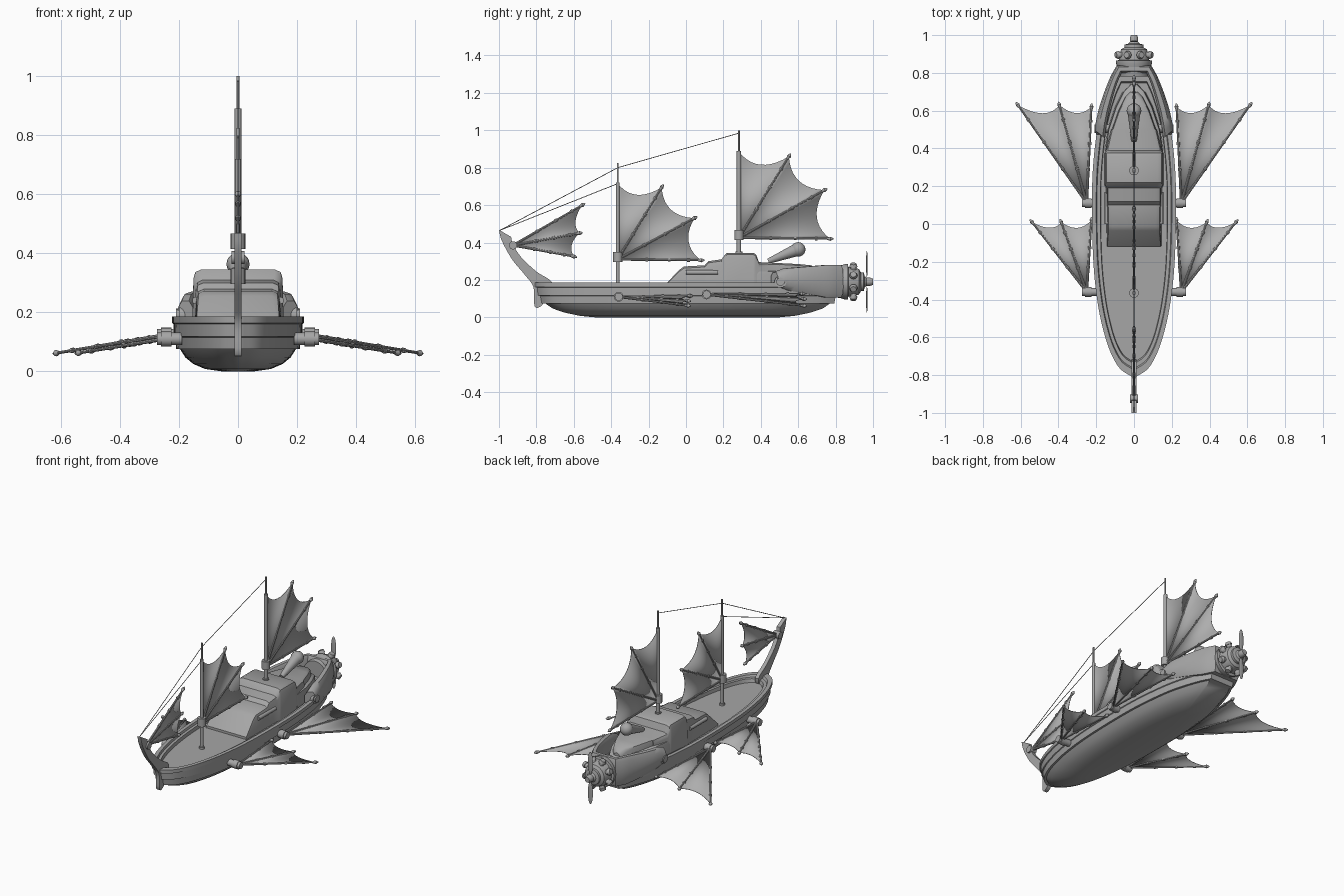
import bpy, bmesh, math
from mathutils import Vector, Matrix

cube = bpy.data.objects.get("Cube")
if cube:
    bpy.data.objects.remove(cube)


def material(name, v):
    m = bpy.data.materials.new(name)
    m.use_nodes = True
    m.diffuse_color = (v, v, v, 1)
    m.node_tree.nodes["Principled BSDF"].inputs["Base Color"].default_value = (v, v, v, 1)
    return m


HULL = material("hull grey", 0.38)
SAIL = material("sail grey", 0.42)


def finish(name, bm, mat=HULL, angle=35):
    bmesh.ops.recalc_face_normals(bm, faces=bm.faces)
    me = bpy.data.meshes.new(name)
    bm.to_mesh(me)
    bm.free()
    me.materials.append(mat)
    ob = bpy.data.objects.new(name, me)
    bpy.context.collection.objects.link(ob)
    bpy.ops.object.select_all(action='DESELECT')
    ob.select_set(True)
    bpy.context.view_layer.objects.active = ob
    bpy.ops.object.shade_smooth_by_angle(angle=math.radians(angle))
    return ob


def loft(bm, rings, caps=True):
    """Skin closed rings that all have the same point count."""
    vs = [[bm.verts.new(p) for p in r] for r in rings]
    n = len(vs[0])
    for a, b in zip(vs, vs[1:]):
        for i in range(n):
            bm.faces.new((a[i], a[(i + 1) % n], b[(i + 1) % n], b[i]))
    if caps:
        bm.faces.new(vs[0])
        bm.faces.new(vs[-1])


def rod(bm, a, b, r1, r2=None, seg=12):
    a, b = Vector(a), Vector(b)
    d = b - a
    mat = Matrix.Translation((a + b) / 2) @ d.to_track_quat('Z', 'Y').to_matrix().to_4x4()
    bmesh.ops.create_cone(bm, cap_ends=True, segments=seg, radius1=r1,
                          radius2=r1 if r2 is None else r2, depth=d.length, matrix=mat)


def ball(bm, c, r, scale=(1, 1, 1)):
    bmesh.ops.create_uvsphere(bm, u_segments=16, v_segments=10, radius=r,
                              matrix=Matrix.Translation(c) @ Matrix.Diagonal((*scale, 1)))


def smooth_path(pts, steps=5):
    """Catmull-Rom curve through the points."""
    pts = [Vector(p) for p in pts]
    ext = [pts[0] * 2 - pts[1]] + pts + [pts[-1] * 2 - pts[-2]]
    out = []
    for p0, p1, p2, p3 in zip(ext, ext[1:], ext[2:], ext[3:]):
        for k in range(steps):
            t = k / steps
            out.append(0.5 * (2 * p1 + (p2 - p0) * t + (2 * p0 - 5 * p1 + 4 * p2 - p3) * t * t
                              + (3 * p1 - p0 - 3 * p2 + p3) * t ** 3))
    return out + [pts[-1]]


# Hull: one plan outline lofted through levels, over the rail and down to the deck
half = smooth_path([(.008, -.81), (.07, -.77), (.115, -.7), (.152, -.6), (.187, -.45), (.212, -.25),
                    (.222, 0), (.22, .25), (.202, .45), (.175, .6), (.125, .75), (.085, .83)])
outline = [(p.x, p.y) for p in half] + [(-p.x, p.y) for p in reversed(half)]
levels = [(.25, .6, 0), (.5, .7, .008), (.68, .8, .025), (.8, .88, .047), (.88, .93, .075),
          (.94, .955, .075), (.955, .965, .115), (.975, .98, .118), (.98, .985, .16),
          (1, 1, .163), (1, 1, .185), (.9, .95, .185), (.88, .94, .172), (.8, .91, .172),
          (.79, .9, .15)]
bm = bmesh.new()
loft(bm, [[(x * sx, y * sy, z) for x, y in outline] for sx, sy, z in levels])
finish("hull", bm)

# Stern cowl: raised wall wrapped round the stern
bm = bmesh.new()
stern = [p for p in half if p.y > .46]
path = [(p.x, p.y) for p in stern] + [(-p.x, p.y) for p in reversed(stern)]
rings = []
for x, y in path:
    t = min(1, (y - .46) / .3)
    e = .6 + .4 * min(1, t * 4)
    top, low = .19 + (.065 + .025 * t) * e, .19 - (.03 + .055 * t) * e
    mid = (top + low) / 2
    rings.append([(x * s, y + dy, z) for s, dy, z in (
        (.97, 0, low), (1.04, .01, low + .025), (1.06, .012, mid), (1.02, .008, top - .02),
        (.96, 0, top), (.84, -.02, top), (.78, -.03, top - .02), (.78, -.03, low))])
loft(bm, rings)
finish("stern_cowl", bm, angle=50)

# Pivot pins joining cowl and hull
bm = bmesh.new()
for s in (1, -1):
    rod(bm, (s * .1, .505, .19), (s * .21, .505, .19), .022, seg=20)
    rod(bm, (s * .18, .505, .19), (s * .2, .505, .19), .032, seg=20)
finish("cowl_pins", bm)

# Bow stem: flat curved prow
side = smooth_path([(-1, .468), (-.985, .41), (-.93, .31), (-.86, .225), (-.815, .16), (-.81, .06),
                    (-.775, .06), (-.745, .11), (-.715, .185), (-.8, .245), (-.88, .32), (-.925, .39),
                    (-.935, .43)], 4)
bm = bmesh.new()
loft(bm, [[(x, p.x, p.y) for p in side] for x in (-.012, .012)])
finish("bow_stem", bm)

# Cabin: stepped house lofted along its length
def house(name, stations, base, edge):
    bm = bmesh.new()
    rings = []
    for y, w, top in stations:
        c = min(edge, (top - base) * .5)
        arc = [(w, base), (w - .004, top - c), (w - c * .35, top - c * .3), (w - c, top)]
        rings.append([(x, y, z) for x, z in arc] + [(-x, y, z) for x, z in reversed(arc)])
    loft(bm, rings)
    return finish(name, bm)


house("cabin", [(-.12, .145, .165), (-.035, .145, .255), (-.01, .145, .272), (.1, .147, .278),
                (.12, .147, .3), (.19, .148, .31), (.205, .155, .33), (.22, .155, .345),
                (.36, .155, .345), (.375, .155, .335), (.39, .15, .295), (.5, .125, .29)], .145, .03)
house("rear_cabin", [(.38, .155, .25), (.5, .14, .25), (.62, .1, .24), (.7, .06, .23),
                     (.74, .02, .21)], .145, .02)
house("rear_roof", [(.38, .135, .295), (.5, .12, .29), (.6, .085, .285), (.67, .05, .278),
                    (.7, .025, .25)], .2, .025)
bm = bmesh.new()
for s in (1, -1):
    rod(bm, (s * .143, 0, .24), (s * .143, .17, .24), .012)
finish("cabin_side_rails", bm)

# Roof funnel with ball end
bm = bmesh.new()
rod(bm, (0, .44, .3), (0, .59, .36), .014, .034, 20)
ball(bm, (0, .6, .363), .039)
finish("roof_funnel", bm)

# Masts with thin topmasts and collars
bm = bmesh.new()
for y, base, mid, top, collar, r in ((-.365, .15, .72, .825, .322, .01),
                                     (.283, .34, .89, 1.0, .44, .012)):
    rod(bm, (0, y, base), (0, y, mid), r, seg=16)
    rod(bm, (0, y, mid), (0, y, top), .005)
    rod(bm, (0, y, collar - .026), (0, y, collar + .026), .025, seg=16)
    rod(bm, (0, y, base), (0, y, base + .012), r * 1.6, seg=16)
finish("masts", bm)

# Rigging lines
bm = bmesh.new()
for a, b in (((-.995, .465), (-.365, .8)), ((-.995, .465), (-.365, .715)),
             ((-.365, .8), (.283, .985))):
    rod(bm, (0, *a), (0, *b), .002, seg=6)
finish("rigging", bm)


def fan(name, root, tips, sag=.2, first_spar=0):
    """Webbed sail: scalloped sheet from a root, carried on knuckled spars."""
    root, tips = Vector(root), [Vector(t) for t in tips]
    edge = []
    for a, b in zip(tips, tips[1:]):
        pull = (root - (a + b) / 2).normalized() * (b - a).length * sag
        edge += [a.lerp(b, k / 10) + pull * (1 - (k / 5 - 1) ** 2) for k in range(10)]
    edge.append(tips[-1])
    bm = bmesh.new()
    centre = bm.verts.new(root)
    vs = [bm.verts.new(p) for p in edge]
    for a, b in zip(vs, vs[1:]):
        bm.faces.new((centre, a, b))
    ob = finish(name + "_sheet", bm, SAIL)
    mod = ob.modifiers.new("thickness", 'SOLIDIFY')
    mod.thickness, mod.offset = .003, 0
    bm = bmesh.new()
    for t in tips[first_spar:]:
        d = (t - root).normalized()
        rod(bm, root, t, .007, .005, 8)
        for f in (.35, .62, .85):
            p = root.lerp(t, f)
            rod(bm, p - d * .007, p + d * .007, .009, seg=8)
        rod(bm, t - d * .015, t + d * .002, .006, .011, 10)
        rod(bm, t + d * .002, t + d * .018, .011, .003, 10)
    finish(name + "_spars", bm)


# Mast sails and bow sail, all on the centre plane
fan("fore_sail", (0, -.365, .31), [(0, -.365, .715), (0, -.13, .695), (0, .045, .53), (0, .08, .305)],
    .22, 1)
fan("main_sail", (0, .283, .425), [(0, .283, .885), (0, .55, .86), (0, .74, .68), (0, .77, .42)],
    .22, 1)
fan("bow_sail", (0, -.925, .385), [(0, -.555, .6), (0, -.57, .45), (0, -.6, .325)], .2)
bm = bmesh.new()
rod(bm, (-.022, -.925, .385), (.022, -.925, .385), .022, seg=16)
finish("bow_sail_pivot", bm)

# Side wings, drooping outward from pivots on the hull
for s, side_name in ((1, "left"), (-1, "right")):
    for label, y, z, tips in (("fore", -.36, .11, [(.54, .01), (.385, .01), (.225, .02)]),
                              ("aft", .11, .122, [(.615, .63), (.395, .63), (.225, .62)])):
        fan(f"{side_name}_{label}_wing", (s * .25, y, z),
            [(s * tx, ty, z - .165 * (tx - .25)) for tx, ty in tips], .22)
        bm = bmesh.new()
        rod(bm, (s * .19, y, z), (s * .275, y, z), .021, seg=16)
        rod(bm, (s * .225, y, z), (s * .26, y, z), .026, seg=16)
        finish(f"{side_name}_{label}_wing_pivot", bm)

# Engine: turned housing, ring of cylinders and shaft
AXLE = .19
bm = bmesh.new()
loft(bm, [[(r * math.cos(a * math.tau / 32), y, AXLE + r * math.sin(a * math.tau / 32))
           for a in range(32)]
          for r, y in ((.08, .78), (.088, .83), (.095, .85), (.095, .865), (.08, .868), (.076, .9),
                       (.068, .925), (.05, .935), (.05, .95), (.03, .955), (.022, .965),
                       (.022, .985), (.016, 1.0))])
finish("engine_housing", bm)
bm = bmesh.new()
for k in range(8):
    a = (k + .5) * math.tau / 8
    d = Vector((math.cos(a), 0, math.sin(a)))
    c = Vector((0, .895, AXLE))
    rod(bm, c + d * .06, c + d * .09, .016)
    rod(bm, c + d * .088, c + d * .105, .022, .016)
finish("engine_cylinders", bm)

# Propeller
bm = bmesh.new()
for s in (1, -1):
    ball(bm, (0, .967, AXLE + s * .095), .072, (.25, .06, 1))
finish("propeller", bm)
